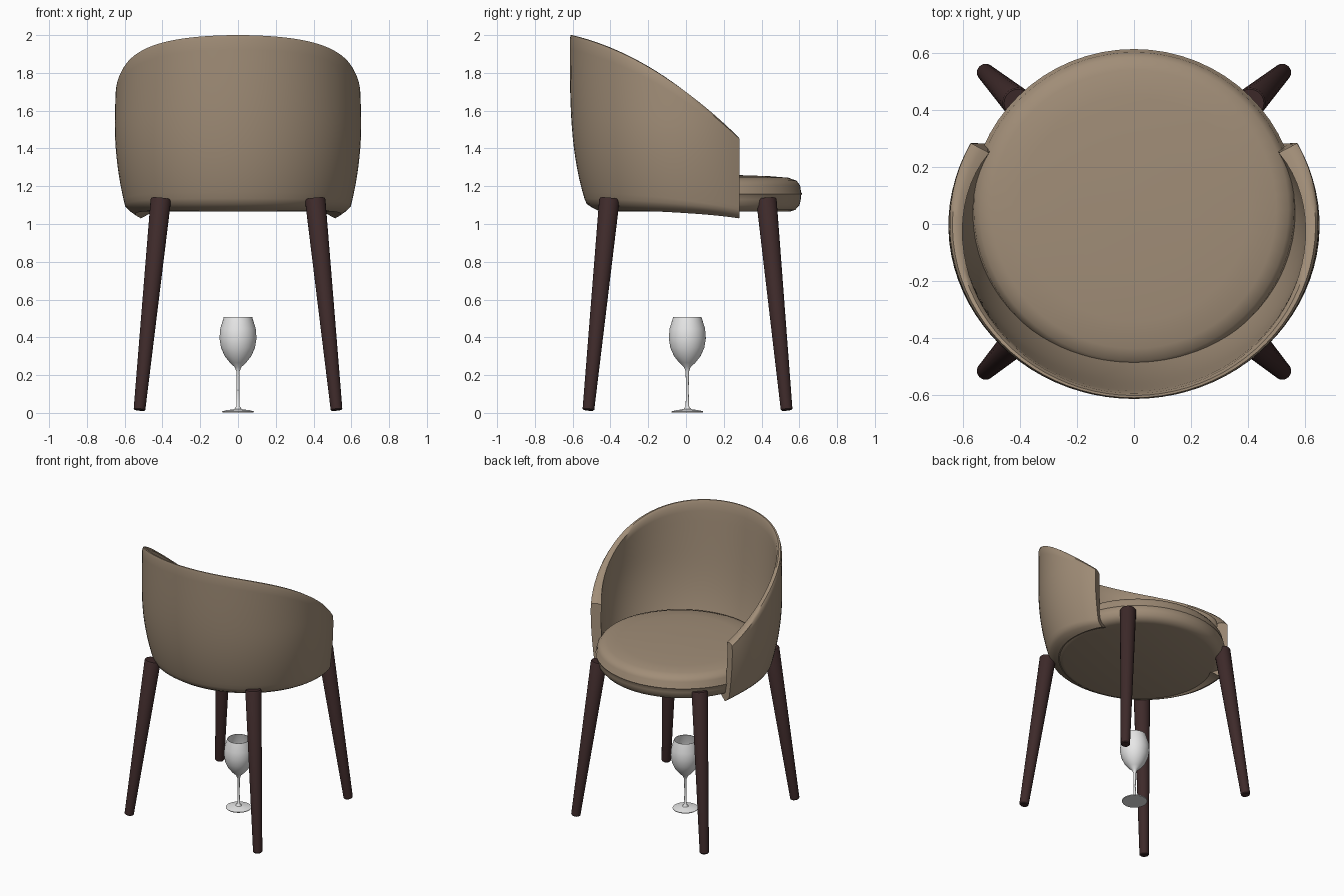
import bpy
import math
from mathutils import Vector

cube = bpy.data.objects.get("Cube")
if cube:
    bpy.data.objects.remove(cube)


def material(name, rgb, rough):
    m = bpy.data.materials.new(name)
    m.use_nodes = True
    m.diffuse_color = (*rgb, 1)
    bsdf = m.node_tree.nodes["Principled BSDF"]
    bsdf.inputs["Base Color"].default_value = (*rgb, 1)
    bsdf.inputs["Roughness"].default_value = rough
    return m


fabric = material("taupe fabric", (0.355, 0.268, 0.186), 0.8)
wood = material("dark wood", (0.048, 0.023, 0.023), 0.5)
glass = material("pale glass", (0.8, 0.8, 0.8), 0.3)


def loft(name, rings, mat, angle=40):
    """Skin a list of closed rings and cap both ends."""
    n = len(rings[0])
    verts = [p for ring in rings for p in ring]
    faces = [list(range(n))[::-1],
             list(range(len(verts) - n, len(verts)))]
    for i in range(len(rings) - 1):
        for j in range(n):
            k = (j + 1) % n
            faces.append([i * n + j, i * n + k, (i + 1) * n + k, (i + 1) * n + j])
    mesh = bpy.data.meshes.new(name)
    mesh.from_pydata(verts, [], faces)
    mesh.materials.append(mat)
    ob = bpy.data.objects.new(name, mesh)
    bpy.context.collection.objects.link(ob)
    bpy.ops.object.select_all(action='DESELECT')
    ob.select_set(True)
    bpy.context.view_layer.objects.active = ob
    bpy.ops.object.mode_set(mode='EDIT')
    bpy.ops.mesh.select_all(action='SELECT')
    bpy.ops.mesh.normals_make_consistent(inside=False)
    bpy.ops.object.mode_set(mode='OBJECT')
    bpy.ops.object.shade_smooth_by_angle(angle=math.radians(angle))
    return ob


def lathe(name, profile, mat, sides=48, sx=1, sy=1, cy=0):
    """Turn an (r, z) profile around the vertical axis."""
    rings = []
    for r, z in profile:
        turn = [2 * math.pi * i / sides for i in range(sides)]
        rings.append([(sx * r * math.cos(a), cy + sy * r * math.sin(a), z) for a in turn])
    return loft(name, rings, mat)


# Wraparound backrest shell: one closed cross-section swept around the seat
RX, RY, T_MAX = 0.655, 0.615, math.radians(117.5)


def shell_section(t, steps=18):
    side = abs(t) / T_MAX
    end = side ** 4
    w = math.sin(t) ** 2 if abs(t) < math.pi / 2 else 1
    u = RY * (1 - math.cos(t))
    top = 2.0 - 0.25 * u - 0.39 * u * u
    bottom = 1.072 - 0.042 * end
    rim = 0.02 + 0.018 * w + 0.035 * side ** 6
    low = 0.07 - 0.026 * w + 0.02 * side ** 8

    def point(v, thick, lift=0.0):
        h = (top - bottom) * v ** 1.5
        # the back leans outward steadily, the sides bulge sooner
        back_in = 0.16 * (1 - min(h / 0.92, 1)) ** 3.4
        side_in = (0.125 - 0.06 * end) * (1 - min(h / 0.5, 1)) ** 2 + 0.012 * v ** 6
        lip = (0.08 - 0.03 * end) * max(0, 1 - h / 0.04) ** 1.5
        f = 1 - back_in * (1 - w) - side_in * w - lip
        y = -math.cos(t)
        y *= (RY * f if y < 0 else RY - 0.1 * lip) - thick
        return ((RX * f - thick) * math.sin(t), y, bottom + h + lift)

    vs = [i / steps for i in range(steps + 1)]
    outer = [point(v, 0) for v in vs[:-1]]
    crown = [point(0.985, 0), point(1, rim * 0.2),
             point(1, rim * 0.6), point(0.985, rim)]
    inner = [point(v, rim + (low - rim) * (1 - v ** 3), 0.03 * (1 - v))
             for v in reversed(vs[:-1])]
    return outer + crown + inner


SEGMENTS = 56
loft("backrest_shell",
     [shell_section(T_MAX * (2 * i / SEGMENTS - 1)) for i in range(SEGMENTS + 1)],
     fabric, 45)

# Round padded seat with a seam at its widest line
lathe("seat_cushion",
      [(0.02, 1.065), (0.88, 1.065), (0.935, 1.075), (0.975, 1.1), (0.987, 1.13),
       (0.99, 1.152), (1.0, 1.16), (0.99, 1.168), (0.98, 1.205), (0.945, 1.23),
       (0.87, 1.245), (0.7, 1.253), (0.4, 1.259), (0.02, 1.261)],
      fabric, 64, 0.575, 0.563, 0.052)

# Four splayed tapering legs
for y_name, sy in (("front", -1), ("rear", 1)):
    for x_name, sx in (("right", -1), ("left", 1)):
        foot = Vector((0.522 * sx, 0.525 * sy + 0.008, 0.014))
        head = Vector((0.408 * sx, 0.415 * sy + 0.01, 1.135))
        axis = head - foot
        side_a = axis.cross(Vector((0, 1, 0))).normalized()
        side_b = axis.cross(side_a).normalized()
        rings = []
        for s, r in ((0, 0.026), (0.005, 0.031), (0.993, 0.054), (1, 0.049)):
            rings.append([foot + axis * s + r * (side_a * math.cos(a) + side_b * math.sin(a))
                          for a in (math.pi * i / 12 for i in range(24))])
        loft(f"{y_name}_{x_name}_leg", rings, wood)

# Stemmed glass under the seat: outside upward, then the inside of the bowl
lathe("wine_glass",
      [(0.002, 0.003), (0.083, 0.003), (0.085, 0.008), (0.06, 0.014), (0.02, 0.02),
       (0.009, 0.035), (0.007, 0.12), (0.009, 0.22), (0.018, 0.243), (0.042, 0.265),
       (0.07, 0.3), (0.09, 0.345), (0.098, 0.395), (0.094, 0.445), (0.075, 0.508),
       (0.072, 0.508), (0.09, 0.445), (0.094, 0.395), (0.086, 0.345), (0.066, 0.302),
       (0.038, 0.27), (0.002, 0.255)],
      glass, cy=0.007)
